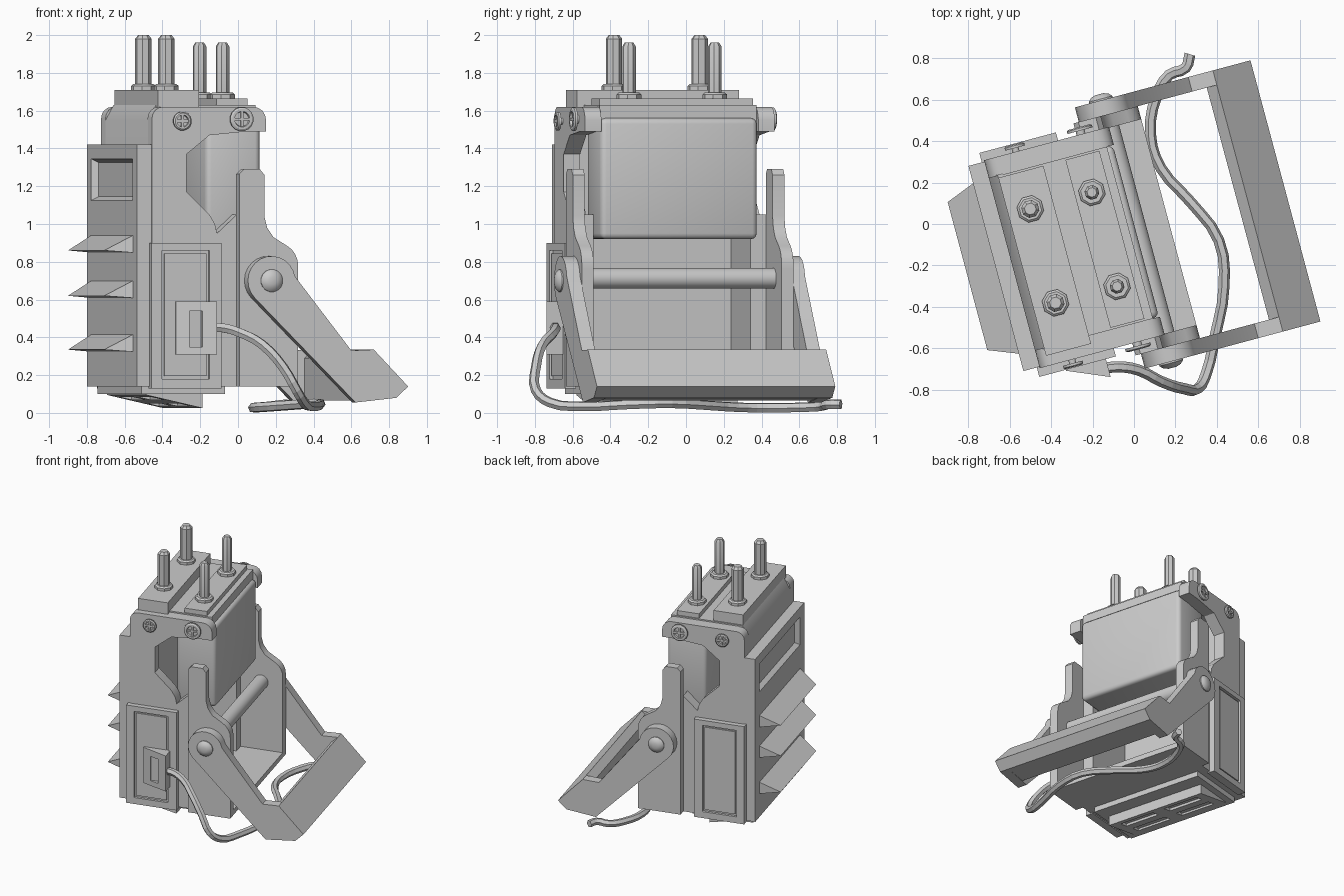
import bpy, bmesh
from math import sin, cos, pi, radians
from mathutils import Matrix, Vector

if "Cube" in bpy.data.objects:
    bpy.data.objects.remove(bpy.data.objects["Cube"])

# Parts are built square to the axes, then turned 15 degrees as one
PLACE = Matrix.Rotation(radians(15), 4, 'Z') @ Matrix.Translation((0, -0.035, 0))
parts = []


def finish(name, bm):
    bmesh.ops.recalc_face_normals(bm, faces=bm.faces)
    me = bpy.data.meshes.new(name)
    bm.to_mesh(me)
    bm.free()
    ob = bpy.data.objects.new(name, me)
    bpy.context.collection.objects.link(ob)
    parts.append(ob)
    return ob


def prism(name, profile, y0, y1, bevel=0):
    """Extrude an (x, z) profile along y."""
    bm = bmesh.new()
    a = [bm.verts.new((x, y0, z)) for x, z in profile]
    b = [bm.verts.new((x, y1, z)) for x, z in profile]
    bm.faces.new(a)
    bm.faces.new(b)
    n = len(a)
    for i in range(n):
        bm.faces.new((a[i], a[(i + 1) % n], b[(i + 1) % n], b[i]))
    if bevel:
        bmesh.ops.recalc_face_normals(bm, faces=bm.faces)
        bmesh.ops.bevel(bm, geom=bm.edges[:], offset=bevel, segments=3, profile=0.5, affect='EDGES')
    return finish(name, bm)


def box(name, x0, x1, y0, y1, z0, z1, bevel=0):
    return prism(name, [(x0, z0), (x1, z0), (x1, z1), (x0, z1)], y0, y1, bevel)


def hull(name, points):
    bm = bmesh.new()
    for p in points:
        bm.verts.new(p)
    bmesh.ops.convex_hull(bm, input=bm.verts[:])
    bmesh.ops.dissolve_limit(bm, angle_limit=0.01, verts=bm.verts[:], edges=bm.edges[:])
    return finish(name, bm)


def lathe(name, rings, sides, centre, axis='Z'):
    """Stack (radius, height) rings along z or y."""
    bm = bmesh.new()
    loops = []
    for r, h in rings:
        loop = []
        for i in range(sides):
            t = 2 * pi * (i + 0.5) / sides
            p = (r * cos(t), r * sin(t), h) if axis == 'Z' else (r * cos(t), h, r * sin(t))
            loop.append(bm.verts.new(Vector(p) + Vector(centre)))
        loops.append(loop)
    for a, b in zip(loops, loops[1:]):
        for i in range(sides):
            j = (i + 1) % sides
            bm.faces.new((a[i], a[j], b[j], b[i]))
    bm.faces.new(loops[0])
    bm.faces.new(loops[-1])
    return finish(name, bm)


def cut(ob, cutter):
    cutter.hide_render = True
    m = ob.modifiers.new("cut", 'BOOLEAN')
    m.operation, m.object, m.solver = 'DIFFERENCE', cutter, 'EXACT'
    bpy.context.view_layer.objects.active = ob
    bpy.ops.object.modifier_apply(modifier="cut")
    parts.remove(cutter)
    bpy.data.objects.remove(cutter)


def arc(cx, cz, r, a0, a1, n):
    return [(cx + r * cos(radians(a0 + (a1 - a0) * i / n)),
             cz + r * sin(radians(a0 + (a1 - a0) * i / n))) for i in range(n + 1)]


# Hollow main body: rear wall, floor, top cover and rounded front housing
prism("rear_wall", [(-0.62, 0.14), (-0.55, 0.14), (-0.55, 1.63), (-0.575, 1.63), (-0.62, 1.55)], -0.435, 0.435)
box("body_floor", -0.6, 0.165, -0.52, 0.52, 0.14, 0.18)
box("front_housing", -0.3, 0.0, -0.43, 0.43, 0.92, 1.56, 0.03)
box("top_cover", -0.575, -0.03, -0.43, 0.43, 1.54, 1.63)
box("tall_top_slab", -0.575, -0.35, -0.47, 0.42, 1.6, 1.71)
box("low_top_slab", -0.24, -0.07, -0.42, 0.42, 1.6, 1.665)

# Terminal bolts with nuts
for x, z, top, r in ((-0.465, 1.71, 2.0, 0.044), (-0.157, 1.665, 1.96, 0.036)):
    for y in (-0.235, 0.235):
        lathe("bolt", [(r, z), (r, top - 0.02), (r * 0.65, top)], 8, (x, y, 0))
        lathe("nut", [(0.066, z - 0.01), (0.066, z + 0.02), (0.055, z + 0.03)], 8, (x, y, 0))

# Rear plate with a sloped window recess and three fins
plate = box("rear_plate", -0.70, -0.62, -0.513, 0.513, 0.14, 1.42)
cut(plate, hull("window_cutter", [(x, sy * (0.43 - d), 1.235 + sz * (0.115 - d))
                                  for x, d in ((-0.71, 0), (-0.665, 0.025))
                                  for sy in (-1, 1) for sz in (-1, 1)]))
for z in (0.86, 0.62, 0.335):
    hull("fin", [(x, s * y, z + dz) for s in (-1, 1)
                 for x, y, dz in ((-0.69, 0.43, 0.085), (-0.69, 0.43, -0.012), (-0.842, 0.37, 0))])

# Base step and slotted foot with its underside tilted to the rear
box("base_step", -0.66, -0.2, -0.45, 0.45, 0.1, 0.15)
foot = hull("slotted_foot", [(x, y, z) for y in (-0.4, 0.4)
                             for x, z in ((-0.62, 0.13), (-0.62, 0.095), (-0.31, 0.025), (-0.31, 0.13))])
for x, top in ((-0.54, 0.1), (-0.39, 0.07)):
    for y in (-0.19, 0.19):
        cut(foot, box("slot_cutter", x - 0.035, x + 0.035, y - 0.14, y + 0.14, 0, top))

side_profile = ([(-0.62, 0.14), (-0.155, 0.14), (-0.155, 1.05), (-0.264, 0.95), (-0.275, 1.0), (-0.305, 1.05),
                 (-0.43, 1.17), (-0.43, 1.37), (-0.305, 1.47), (-0.1, 1.49), (0.005, 1.49)]
                + arc(-0.065, 1.55, 0.07, 0, 90, 4) + arc(-0.56, 1.56, 0.06, 90, 180, 4))
bracket_profile = ([(-0.157, 0.14), (0.165, 0.14), (0.165, 0.76)] + arc(0.045, 0.78, 0.12, 0, 60, 4)
                   + [(0.03, 0.93), (-0.005, 0.98), (-0.02, 1.04), (-0.02, 1.26), (-0.045, 1.29),
                      (-0.132, 1.29), (-0.157, 1.265)])
arm_profile = arc(0, 0.7, 0.13, 10, 225, 14) + [(0.46, 0.055), (0.685, 0.08), (0.748, 0.14),
                                                (0.56, 0.335), (0.437, 0.33)]

# Both flanks
for s in (-1, 1):
    prism("side_plate", side_profile, s * 0.43, s * 0.52)
    panel = box("side_panel", -0.633, -0.25, s * 0.50, s * 0.56, 0.13, 0.90)
    cut(panel, box("panel_cutter", -0.575, -0.315, s * 0.54, s * 0.6, 0.18, 0.86))
    box("panel_insert", -0.56, -0.33, s * 0.53, s * 0.552, 0.195, 0.845)
    prism("hinge_bracket", bracket_profile, s * 0.515, s * 0.58)
    prism("lever_arm", arm_profile, s * 0.58, s * 0.653)
    pin = [(0.06, 0.64), (0.06, 0.66), (0.045, 0.676), (0.02, 0.684)]
    lathe("pivot_pin", [(r, s * h) for r, h in pin], 16, (0, 0, 0.7), 'Y')
    # Cross-head screws: a thin dished head on a narrow shank
    for x, z, r in ((-0.46, 1.545, 0.05), (-0.135, 1.555, 0.064)):
        rings = [(r * 0.35, 0.51), (r * 0.35, 0.538), (r, 0.538), (r, 0.55), (r * 0.85, 0.556),
                 (r * 0.65, 0.556), (r * 0.6, 0.543)]
        lathe("screw_head", [(q, s * h) for q, h in rings], 16, (x, 0, z), 'Y')
        box("screw_cross", x - r * 0.62, x + r * 0.62, s * 0.54, s * 0.553, z - 0.007, z + 0.007)
        box("screw_cross", x - 0.007, x + 0.007, s * 0.54, s * 0.553, z - r * 0.62, z + r * 0.62)

# Hinge rod and handle bar
lathe("hinge_rod", [(0.055, -0.53), (0.055, 0.53)], 20, (0, 0, 0.712), 'Y')
prism("handle_bar", [(0.51, 0.29), (0.56, 0.335), (0.748, 0.14), (0.685, 0.08), (0.51, 0.065)], -0.6, 0.6)

# Wedge-shaped cable socket on the front flank
socket = hull("cable_socket", [(x, y, z) for z in (0.31, 0.59)
                               for x, y in ((-0.5, -0.53), (-0.5, -0.565), (-0.3, -0.53), (-0.3, -0.65))])
cut(socket, box("socket_cutter", -0.435, -0.37, -0.7, -0.585, 0.35, 0.54))

# Everything so far gets turned into place and shaded
bpy.ops.object.select_all(action='DESELECT')
for ob in parts:
    ob.data.transform(PLACE)
    ob.select_set(True)
bpy.context.view_layer.objects.active = parts[0]
bpy.ops.object.shade_smooth_by_angle(angle=radians(32))

# Trailing cable
path = [(-0.16, -0.70, 0.45), (-0.08, -0.69, 0.45), (0.02, -0.705, 0.42), (0.13, -0.76, 0.36),
        (0.24, -0.795, 0.24), (0.31, -0.795, 0.12), (0.35, -0.72, 0.055), (0.39, -0.55, 0.035),
        (0.435, -0.3, 0.045), (0.41, -0.08, 0.05), (0.27, 0.11, 0.04), (0.13, 0.27, 0.03),
        (0.08, 0.43, 0.027), (0.11, 0.62, 0.03), (0.17, 0.72, 0.035), (0.25, 0.755, 0.045), (0.27, 0.82, 0.045)]
cu = bpy.data.curves.new("cable", 'CURVE')
cu.dimensions = '3D'
cu.bevel_depth, cu.bevel_resolution, cu.resolution_u = 0.027, 1, 3
cu.use_fill_caps = True
sp = cu.splines.new('BEZIER')
sp.bezier_points.add(len(path) - 1)
sp.use_smooth = False
for bp, co in zip(sp.bezier_points, path):
    bp.co = co
    bp.handle_left_type = bp.handle_right_type = 'AUTO'
cable = bpy.data.objects.new("cable", cu)
bpy.context.collection.objects.link(cable)
